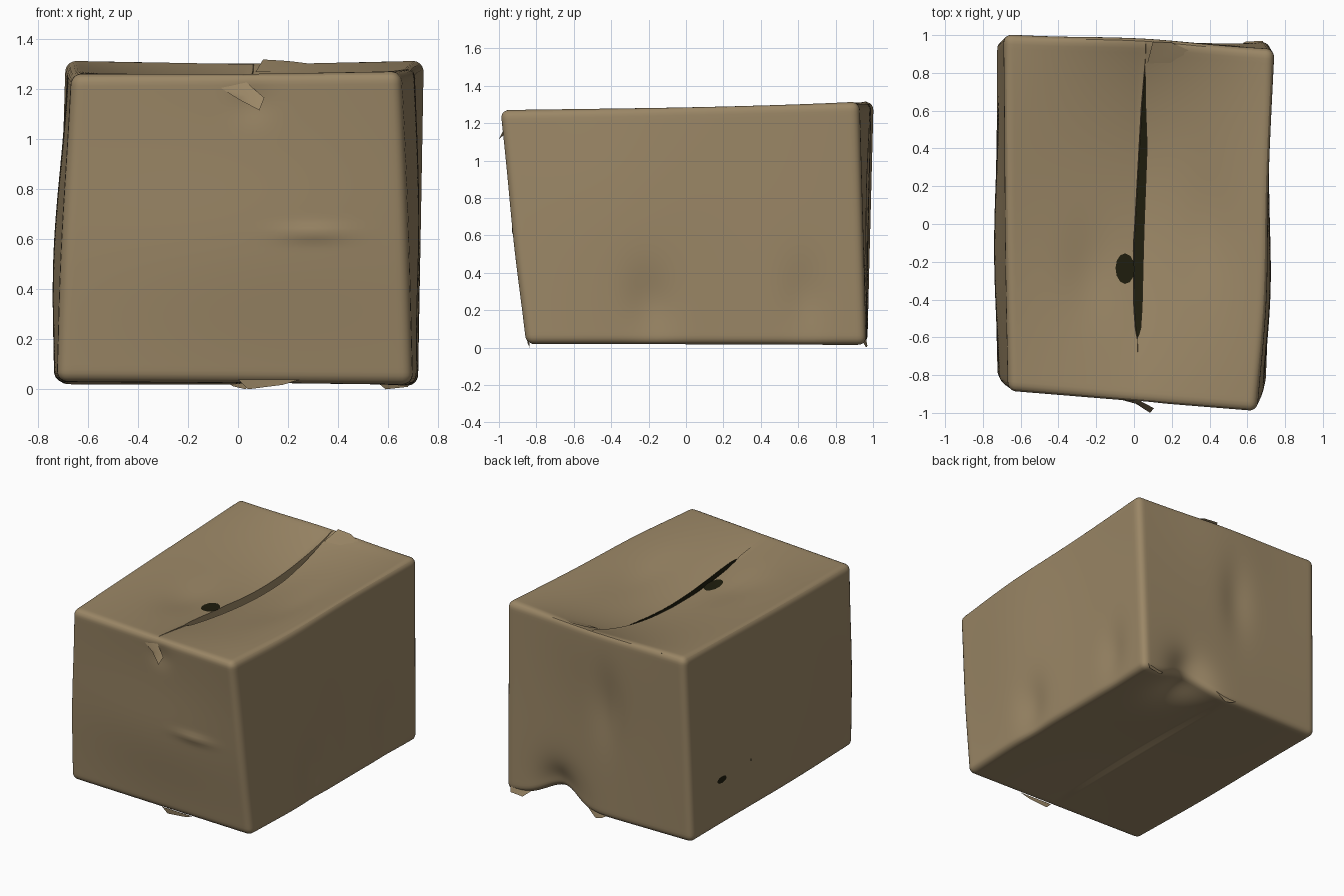
import bpy, bmesh, math
from mathutils import Vector

if "Cube" in bpy.data.objects:
    bpy.data.objects.remove(bpy.data.objects["Cube"])


def material(name, rgb):
    m = bpy.data.materials.new(name)
    m.diffuse_color = (*rgb, 1)
    m.use_nodes = True
    m.node_tree.nodes["Principled BSDF"].inputs["Base Color"].default_value = m.diffuse_color
    return m


CARD = material("cardboard", (0.325, 0.24, 0.132))
DARK = material("dark interior", (0.013, 0.012, 0.004))

HALF = Vector((0.70, 0.95, 0.63))   # nominal half sizes, used for edge rounding
ROUND = 0.045

# Leaning box corners: bottom ring then top ring
CORNERS = {
    (0, 0, 0): (-0.72, -0.82, 0.03), (1, 0, 0): (0.695, -0.855, 0.018),
    (1, 1, 0): (0.72, 0.965, 0.012), (0, 1, 0): (-0.725, 0.97, 0.02),
    (0, 0, 1): (-0.665, -0.885, 1.26), (1, 0, 1): (0.645, -0.995, 1.27),
    (1, 1, 1): (0.745, 0.925, 1.315), (0, 1, 1): (-0.69, 1.005, 1.315),
}

# Dents and bulges: centre in box space, spread, displacement
DENTS = [
    ((0.45, 1, -1), (0.24, 0.3, 0.35), (0, -0.07, 0.10)),
    ((0.0, 1, 0.9), (0.5, 0.3, 0.6), (0, 0.018, 0)),
    ((-0.1, 1, 0.2), (0.15, 0.3, 0.4), (0, -0.02, 0)),
    ((1, -0.25, -0.65), (0.4, 0.14, 0.3), (-0.03, 0, 0)),
    ((1, 0.65, -0.6), (0.4, 0.12, 0.3), (-0.02, 0, 0)),
    ((1, -0.4, 0.2), (0.4, 0.5, 1.2), (0.035, 0, 0)),
    ((-1, -0.25, -0.2), (0.4, 0.65, 0.8), (-0.035, 0, 0)),
    ((0.0, -1, -0.15), (0.9, 0.3, 0.55), (0, -0.022, 0)),
    ((0.45, -1, -0.03), (0.2, 0.3, 0.05), (0, -0.012, 0)),
    ((0.1, -1, 0.8), (0.12, 0.2, 0.12), (0, 0.012, 0)),
    ((-0.35, -0.3, 1), (0.2, 0.25, 0.3), (0, 0, -0.02)),
    ((0.55, 0.0, 1), (0.2, 0.35, 0.3), (0, 0, -0.02)),
]


def place(u, v, w, sag=0.15):
    """Map a point of the unit cube [-1, 1] onto the crumpled box."""
    p = Vector((u * HALF.x, v * HALF.y, w * HALF.z))
    q = Vector([max(-h + ROUND, min(h - ROUND, c)) for c, h in zip(p, HALF)])
    d = p - q
    if d.length > ROUND:
        p = q + d.normalized() * ROUND
    a = [(c / h + 1) / 2 for c, h in zip(p, HALF)]
    out = Vector((0, 0, 0))
    for key, co in CORNERS.items():
        k = math.prod(t if s else 1 - t for s, t in zip(key, a))
        out += Vector(co) * k
    for c, s, move in DENTS:
        e = sum(((t - m) / r) ** 2 for t, m, r in zip((u, v, w), c, s))
        out += Vector(move) * math.exp(-e)
    slope = (1 - abs(u)) * (1 - v * v)
    # lid sinks towards the slit, base flaps step at their seam
    out.z -= sag * slope * (1 + 0.55 * v) * max(0, min(1, (w - 0.5) / 0.4))
    out.z += (0.03 if u > 0.03 else 0.012) * slope * max(0, min(1, (-w - 0.5) / 0.4))
    return out


def lines(n):
    edge = [0.945, 0.965, 0.985, 1.0]
    mid = [-0.92 + 1.84 * i / n for i in range(n + 1)]
    return [-e for e in reversed(edge)] + mid + edge


def make(name, sheets, mat, angle=40):
    """Build an object from a list of point grids welded together."""
    bm = bmesh.new()
    for rows in sheets:
        g = [[bm.verts.new(p) for p in r] for r in rows]
        for i in range(len(g) - 1):
            for j in range(len(g[i]) - 1):
                bm.faces.new((g[i][j], g[i + 1][j], g[i + 1][j + 1], g[i][j + 1]))
    bmesh.ops.remove_doubles(bm, verts=bm.verts, dist=0.0005)
    bmesh.ops.recalc_face_normals(bm, faces=bm.faces)
    bm.normal_update()
    mid = Vector((0, 0, 0.6))
    if sum(f.normal.dot(f.calc_center_median() - mid) * f.calc_area() for f in bm.faces) < 0:
        bmesh.ops.reverse_faces(bm, faces=bm.faces)
    me = bpy.data.meshes.new(name)
    bm.to_mesh(me)
    bm.free()
    me.materials.append(mat)
    ob = bpy.data.objects.new(name, me)
    bpy.context.collection.objects.link(ob)
    bpy.ops.object.select_all(action='DESELECT')
    ob.select_set(True)
    bpy.context.view_layer.objects.active = ob
    bpy.ops.object.shade_smooth_by_angle(angle=math.radians(angle))
    return ob


def sides(L, k=1.0, top=False):
    """The sheets of the box: four walls, base and optionally a lid."""
    out = []
    for s in (-k, k):
        out.append([[place(s, a * k, b * k) for b in L] for a in L])
        out.append([[place(a * k, s, b * k) for b in L] for a in L])
        if s < 0 or top:
            out.append([[place(a * k, b * k, s) for b in L] for a in L])
    return out


L = lines(56)

# Walls and base
make("box_body", sides(L), CARD)

# Dark inside, seen through the slit
make("box_inside", sides(lines(24), 0.945, True), DARK)

# Lid flaps; the slit is given as y, left x, right x
SLIT = [(-1, 0.02, 0.005), (-0.63, 0.02, 0.012), (-0.57, 0.008, 0.036), (-0.45, 0.0, 0.045),
        (-0.13, 0.0, 0.055), (0, 0.01, 0.06), (0.4, 0.035, 0.078), (0.6, 0.048, 0.072),
        (0.85, 0.072, 0.07), (1, 0.075, 0.065)]


def slit_u(v, side):
    y = max(-0.999, min(0.999, v * 0.95))
    for a, b in zip(SLIT, SLIT[1:]):
        if a[0] <= y <= b[0]:
            t = (y - a[0]) / (b[0] - a[0])
            x = a[side] + (b[side] - a[side]) * t
            f = (v + 1) / 2
            return (x + 0.012 - 0.052 * f) / (0.66 + 0.06 * f)


left, right, edge = [], [], []
for v in L:
    drop = 1 - v * v
    e = slit_u(v, 1)
    row = [place(-1 + (e + 1) * (s + 1) / 2, v, 1, 0.125) for s in L]
    lip = row[-1] + Vector((0.004, 0, -0.08 * drop))   # folded-down edge
    left.append(row + [lip])
    e = slit_u(v, 2)
    row = [place(1 + (e - 1) * (s + 1) / 2, v, 1, 0.15) for s in L]
    right.append(row)
    edge.append([row[-1] + Vector((0, 0, -0.001)), row[-1] + Vector((0.002, 0, -0.06 * drop))])
make("left_lid_flap", [left], CARD)
make("right_lid_flap", [right], CARD)
make("right_flap_dark_edge", [edge], DARK)


# Loose torn tabs of cardboard at the seams
def tab(name, pts):
    c = sum((Vector(p) for p in pts), Vector((0, 0, 0))) / len(pts)
    rows = [[Vector(p), c + (Vector(p) - c) * 0.001] for p in pts + pts[:1]]
    return make(name, [rows], CARD, 60)


tab("front_torn_tab", [(-0.07, -0.93, 1.205), (0.03, -0.935, 1.23), (0.105, -0.975, 1.165),
                       (0.085, -1.0, 1.115), (0.0, -0.945, 1.16)])
tab("back_lid_tab", [(0.07, 0.85, 1.268), (0.1, 0.965, 1.318), (0.2, 0.96, 1.312),
                     (0.42, 0.86, 1.285)])
tab("front_base_tab", [(0.0, -0.84, 0.04), (0.04, -0.835, 0.0), (0.18, -0.845, 0.018),
                       (0.25, -0.85, 0.04)])
tab("back_base_tab", [(-0.1, 0.95, 0.06), (-0.02, 0.965, 0.012), (0.03, 0.96, 0.0),
                      (0.1, 0.95, 0.06)])
tab("back_corner_tab", [(0.53, 0.93, 0.05), (0.59, 0.965, 0.0), (0.68, 0.97, 0.01),
                        (0.69, 0.955, 0.08)])


# Dark worn spots where the inside shows through
def spot(name, surface, off, r1, r2):
    ring = [i * math.tau / 12 for i in range(13)]
    make(name, [[[surface(k * r1 * math.cos(a), k * r2 * math.sin(a)) + Vector(off)
                  for k in (1, 0.5, 0.01)] for a in ring]], DARK)


spot("worn_spot_large", lambda a, b: place(-1, 0.62 + a, -0.50 + b), (-0.003, 0, 0), 0.055, 0.035)
spot("worn_spot_small", lambda a, b: place(-1, 0.28 + a, -0.46 + b), (-0.003, 0, 0), 0.008, 0.015)
spot("worn_spot_lid", lambda a, b: place(-0.075 + a, -0.265 + b, 1, 0.125), (0, 0, 0.003),
     0.075, 0.085)
